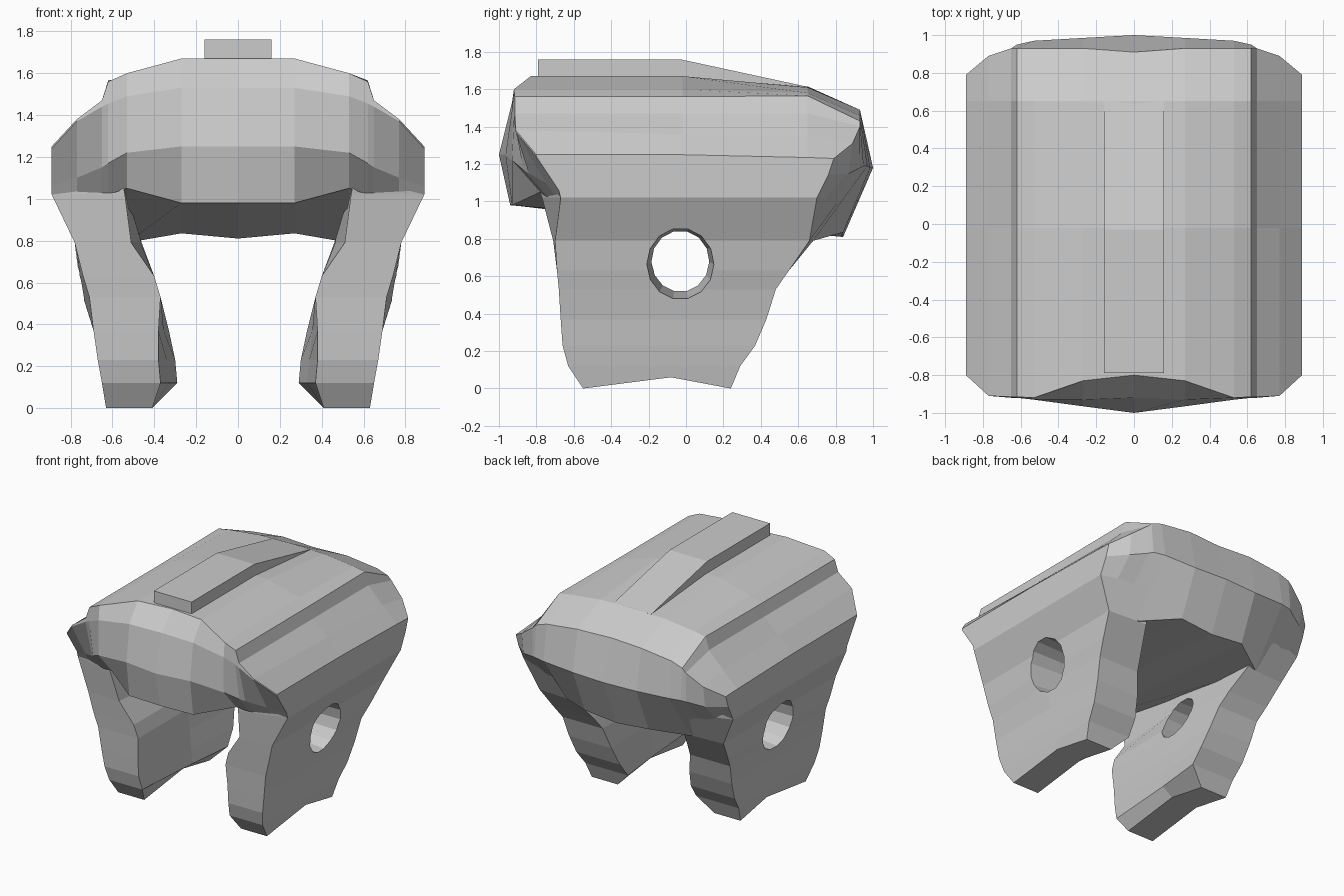
import bpy, bmesh, math
from mathutils import Matrix


def make_object(name, bm):
    bmesh.ops.recalc_face_normals(bm, faces=bm.faces[:])
    me = bpy.data.meshes.new(name)
    bm.to_mesh(me)
    bm.free()
    ob = bpy.data.objects.new(name, me)
    bpy.context.collection.objects.link(ob)
    return ob


def loft(name, rings):
    """Closed skin through rings of equal point count."""
    bm = bmesh.new()
    vs = [[bm.verts.new(p) for p in r] for r in rings]
    n = len(rings[0])
    for a, b in zip(vs, vs[1:]):
        for i in range(n):
            j = (i + 1) % n
            bm.faces.new((a[i], a[j], b[j], b[i]))
    bm.faces.new(vs[0])
    bm.faces.new(vs[-1])
    return make_object(name, bm)


# Domed body: side profiles (y, z) at half-width stations, starting top front,
# running back over the top, down the rear and forward along the underside
stations = [
    (0.00, [(-.80, 1.67), (-.02, 1.67), (.65, 1.615), (.91, 1.49), (1.0, 1.18),
            (.84, .81), (-.94, .98), (-1.0, 1.25), (-.92, 1.53)]),
    (0.27, [(-.83, 1.67), (-.02, 1.67), (.65, 1.61), (.93, 1.49), (.985, 1.18),
            (.84, .835), (-.93, .98), (-.965, 1.25), (-.93, 1.53)]),
    (0.53, [(-.92, 1.60), (-.02, 1.60), (.65, 1.58), (.93, 1.46), (.97, 1.19),
            (.68, .79), (-.78, 1.05), (-.93, 1.22), (-.93, 1.49)]),
    (0.62, [(-.915, 1.56), (-.02, 1.56), (.65, 1.565), (.93, 1.43), (.95, 1.19),
            (.68, .86), (-.74, 1.02), (-.87, 1.17), (-.92, 1.455)]),
    (0.65, [(-.915, 1.47), (-.02, 1.47), (.65, 1.47), (.93, 1.40), (.93, 1.18),
            (.69, .89), (-.73, 1.02), (-.84, 1.15), (-.92, 1.44)]),
    (0.77, [(-.91, 1.38), (-.02, 1.36), (.65, 1.35), (.89, 1.31), (.87, 1.15),
            (.70, .97), (-.69, 1.02), (-.75, 1.10), (-.91, 1.37)]),
    (0.89, [(-.80, 1.25), (-.02, 1.25), (.65, 1.235), (.79, 1.23), (.76, 1.14),
            (.70, 1.02), (-.67, 1.02), (-.68, 1.06), (-.80, 1.24)]),
]
full = [(-x, p) for x, p in reversed(stations[1:])] + stations
loft("body", [[(x, y, z) for y, z in p] for x, p in full])

# Side legs: z, inner x front/back, outer x front/mid, outer y front/back, inner y front/back
levels = [
    (0.00, .41, .41, .63, .63, -.55, .24, -.55, .24),
    (0.12, .37, .29, .65, .65, -.63, .29, -.63, .29),
    (0.23, .38, .30, .67, .67, -.66, .37, -.66, .37),
    (0.37, .38, .33, .69, .69, -.67, .43, -.67, .43),
    (0.53, .37, .37, .71, .74, -.68, .48, -.68, .48),
    (0.63, .40, .40, .74, .76, -.69, .55, -.69, .55),
    (0.79, .51, .46, .78, .78, -.70, .66, -.71, .68),
    (1.02, .54, .53, .89, .89, -.67, .70, -.77, .83),
    (1.12, .56, .56, .85, .86, -.66, .70, -.80, .86),
]
rings = []
for z, fi, bi, fo, mo, yf, yb, yfi, ybi in levels:
    mid_in = bi if z > .7 else (fi + bi) / 2
    zm = max(z, .06)
    rings.append([(fi, yfi, z), (fo, yf, z), (mo, -.08, zm),
                  (fo, yb, z), (bi, ybi, z), (mid_in, -.08, zm)])
legs = loft("side_legs", rings)

# Round hole through each leg, narrowing inward
bm = bmesh.new()
bmesh.ops.create_cone(bm, cap_ends=True, segments=14, radius1=.135, radius2=.193, depth=.8)
bmesh.ops.transform(bm, verts=bm.verts[:], matrix=Matrix.Translation((.55, -.03, .672))
                    @ Matrix.Diagonal((1, 1, 1.07, 1)) @ Matrix.Rotation(math.radians(92), 4, 'Y'))
cutter = make_object("hole_cutter", bm)
cutter.hide_render = True
cutter.display_type = 'WIRE'
cut = legs.modifiers.new("hole", 'BOOLEAN')
cut.operation = 'DIFFERENCE'
cut.solver = 'EXACT'
cut.object = cutter
legs.modifiers.new("mirror", 'MIRROR')

# Raised ridge along the top, tapering into the body at the back
ridge = [(-.79, 1.58), (-.79, 1.76), (-.03, 1.76), (.65, 1.613), (.60, 1.56)]
loft("top_ridge", [[(x, y, z) for y, z in ridge] for x in (-.16, .16)])
